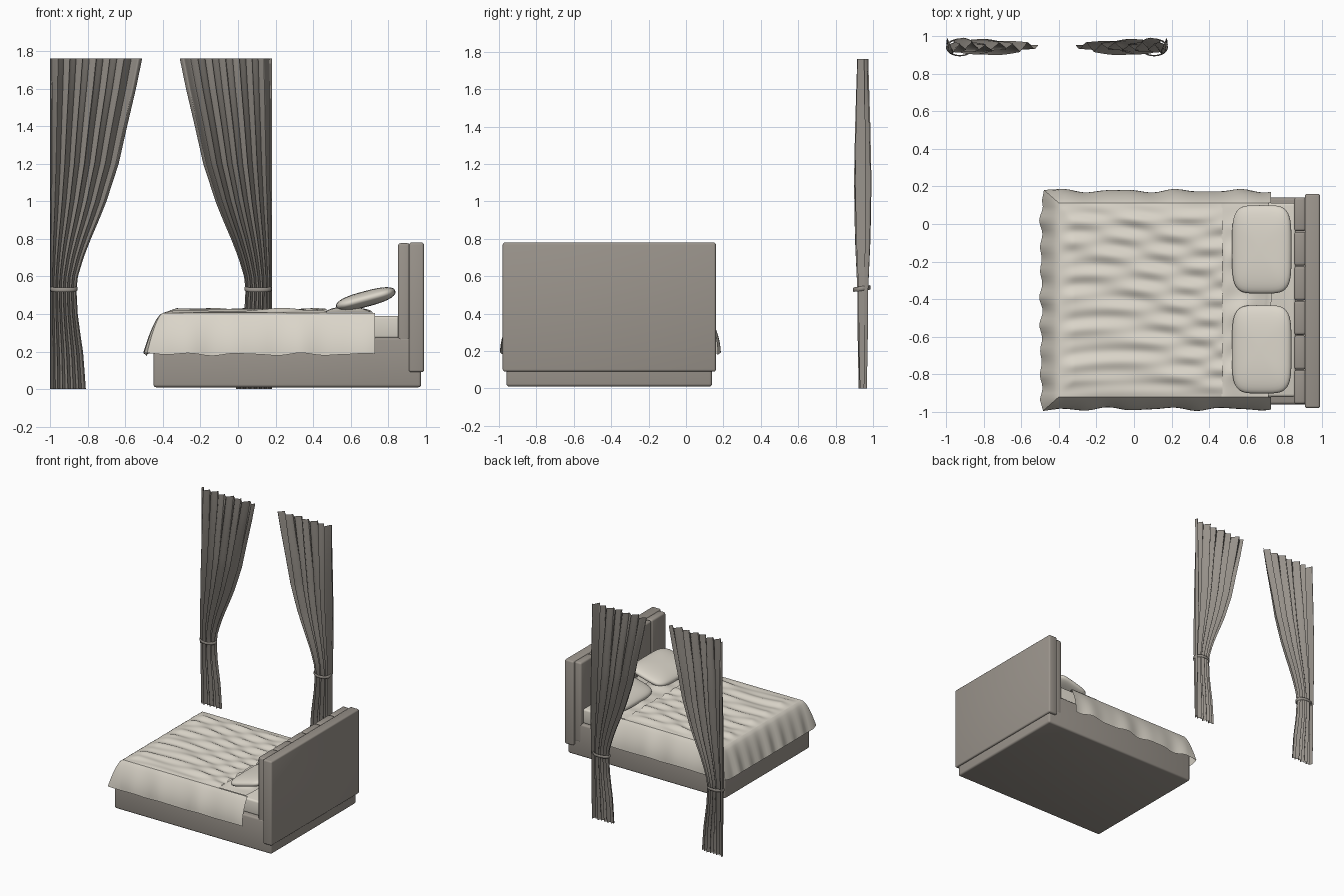
import bpy, bmesh, math
from math import sin, cos, pi
from mathutils import Matrix, Vector

if "Cube" in bpy.data.objects:
    bpy.data.objects.remove(bpy.data.objects["Cube"])


def material(name, rgb):
    m = bpy.data.materials.new(name)
    m.diffuse_color = (*rgb, 1)
    m.use_nodes = True
    m.node_tree.nodes["Principled BSDF"].inputs["Base Color"].default_value = m.diffuse_color
    return m


GREY = material("warm grey upholstery", (0.33, 0.30, 0.265))
CURTAIN = material("grey curtain cloth", (0.31, 0.285, 0.255))
LINEN = material("cream linen", (0.71, 0.67, 0.59))


def finish(name, bm, mat, angle=40):
    bmesh.ops.recalc_face_normals(bm, faces=bm.faces)
    me = bpy.data.meshes.new(name)
    bm.to_mesh(me)
    bm.free()
    me.materials.append(mat)
    ob = bpy.data.objects.new(name, me)
    bpy.context.collection.objects.link(ob)
    bpy.ops.object.select_all(action='DESELECT')
    bpy.context.view_layer.objects.active = ob
    ob.select_set(True)
    bpy.ops.object.shade_smooth_by_angle(angle=math.radians(angle))
    return ob


def box(name, lo, hi, bevel, mat):
    lo, hi = Vector(lo), Vector(hi)
    bm = bmesh.new()
    bmesh.ops.create_cube(bm, size=1)
    for v in bm.verts:
        v.co = (lo + hi) / 2 + v.co * (hi - lo)
    bmesh.ops.bevel(bm, geom=bm.edges[:], offset=bevel, segments=3, profile=0.5, affect='EDGES')
    return finish(name, bm, mat)


def sheet(name, nu, nv, fn, mat, angle=60):
    """Cloth surface from fn(u, v), both running 0..1."""
    bm = bmesh.new()
    g = [[bm.verts.new(fn(i / nu, j / nv)) for j in range(nv + 1)] for i in range(nu + 1)]
    for i in range(nu):
        for j in range(nv):
            bm.faces.new((g[i][j], g[i + 1][j], g[i + 1][j + 1], g[i][j + 1]))
    bmesh.ops.remove_doubles(bm, verts=bm.verts, dist=1e-5)
    return finish(name, bm, mat, angle)


def lerp_table(table, t):
    for (a, p), (b, q) in zip(table, table[1:]):
        if t <= b:
            return p + (q - p) * (t - a) / (b - a)
    return table[-1][1]


# Bed frame, mattress and headboard
box("bed_base", (-0.45, -0.96, 0.01), (0.975, 0.14, 0.275), 0.015, GREY)
box("mattress", (-0.41, -0.92, 0.27), (0.86, 0.112, 0.39), 0.015, LINEN)
box("headboard_back", (0.91, -0.98, 0.09), (0.99, 0.16, 0.78), 0.012, GREY)
for i in range(6):
    y = -0.958 + i * 0.184
    box(f"headboard_panel_{i + 1}", (0.852, y, 0.125), (0.915, y + 0.18, 0.777), 0.014, GREY)

# Draped skirt of the blanket: foot end and both sides
X0, X1, Y0, Y1 = -0.40, 0.73, -0.92, 0.112


def skirt(u, v):
    d = u * 3.4
    if d < 1.13:
        p, n = (X1 - d * (X1 - X0) / 1.13, Y0), (0, -1)
    elif d < 1.18:
        a = (d - 1.13) / 0.05
        p, n = (X0, Y0), (-min(1, 2 * a), -min(1, 2 - 2 * a))
    elif d < 2.22:
        p, n = (X0, Y0 + (d - 1.18) / 1.04 * (Y1 - Y0)), (-1, 0)
    elif d < 2.27:
        a = (d - 2.22) / 0.05
        p, n = (X0, Y1), (-min(1, 2 - 2 * a), min(1, 2 * a))
    else:
        p, n = (X0 + (d - 2.27) / 1.13 * (X1 - X0), Y1), (0, 1)
    foot = abs(n[0]) > 0.5
    wave = 0.007 * sin((45 if foot else 20) * d) + 0.003 * sin(33 * d + 1)
    out = sin(v * pi / 2) if not foot else v ** 0.85
    return (p[0] + n[0] * (0.095 * out + wave * v), p[1] + n[1] * (0.065 * out + wave * v),
            0.405 - 0.22 * v ** (1.15 if not foot else 1.4) + 0.8 * wave * v)


sheet("blanket_skirt", 136, 10, skirt, LINEN)


# Rumpled blanket top
def rumple(x, y):
    slant = y + 0.13 * sin(3.1 * x + 2 * y)
    return (0.006 * sin(41 * slant + 5 * x) + 0.004 * sin(67 * y - 9 * x + 1.5 * sin(5 * x))
            + 0.003 * sin(11 * x + 17 * y))


def blanket(u, v):
    x, y = X0 + u * 0.87, Y0 + v * (Y1 - Y0)
    edge = min(1, 12 * min(u, v, 1 - v))
    return x, y, 0.405 + edge * (0.014 + rumple(x, y))


sheet("blanket_top", 60, 90, blanket, LINEN)


# Turned-down band of the blanket below the pillows
def turn_down(u, v):
    y = Y0 + v * (Y1 - Y0)
    end = 0.715 + 0.02 * sin(13 * y) * sin(pi * v)
    x = 0.465 + u * (end - 0.465)
    edge = min(1, 8 * min(v, 1 - v))
    bump = sin(pi * min(1, u * 1.05)) ** 0.6 if u < 0.95 else 0
    return x, y, 0.408 + edge * bump * (0.022 + 1.2 * rumple(x * 2, y * 0.6))


sheet("turned_down_band", 20, 70, turn_down, LINEN)


# Two soft pillows leaning towards the headboard
def spow(c, e):
    return math.copysign(abs(c) ** e, c)


def pillow(name, yc):
    tilt = Matrix.Rotation(math.radians(-15), 3, 'Y')

    def fn(u, v):
        a, b = 2 * pi * u, pi * (v - 0.5)
        r = spow(cos(b), 0.75)
        p = Vector((0.163 * r * spow(cos(a), 0.45), 0.235 * r * spow(sin(a), 0.45),
                    0.042 * spow(sin(b), 0.85)))
        return tilt @ p + Vector((0.68, yc, 0.48))
    sheet(name, 48, 20, fn, LINEN)


pillow("pillow_near", -0.667)
pillow("pillow_far", -0.135)

# Gathered curtains with tie bands, mirrored around the window centre
WIDTH = [(0, 0.19), (0.1, 0.183), (0.2, 0.175), (0.3, 0.16), (0.4, 0.147), (0.53, 0.14),
         (0.6, 0.148), (0.7, 0.178), (0.8, 0.217), (0.9, 0.26), (1.0, 0.30), (1.2, 0.365),
         (1.4, 0.41), (1.6, 0.457), (1.76, 0.49)]
DEPTH = [(0, 0.022), (0.3, 0.028), (0.53, 0.030), (0.8, 0.042), (1.1, 0.047), (1.4, 0.041),
         (1.76, 0.03)]


def curtain(side, outer, sign):
    def cloth(u, v):
        z = 1.76 * v
        w, d = lerp_table(WIDTH, z), lerp_table(DEPTH, z)
        ph = 2 * pi * 7 * u ** 0.9
        fold = 0.72 * sin(ph) + 0.28 * sin(ph * 0.43 + 1 + 0.6 * z)
        curl = 0.02 * w * sin(2 * ph) * sin(pi * u)
        return outer + sign * (w * u + curl), 0.945 + d * fold, z

    def band(u, v):
        a, b = 2 * pi * u, 2 * pi * v
        r = 1 + 0.08 * cos(b)
        return (outer + sign * (0.073 + 0.068 * r * cos(a)), 0.94 + 0.044 * r * sin(a),
                0.534 + 0.006 * sin(a) + 0.012 * sin(b))

    sheet(f"curtain_{side}", 112, 44, cloth, CURTAIN)
    sheet(f"curtain_tie_{side}", 40, 8, band, CURTAIN)


curtain("left", -1.0, 1)
curtain("right", 0.18, -1)
